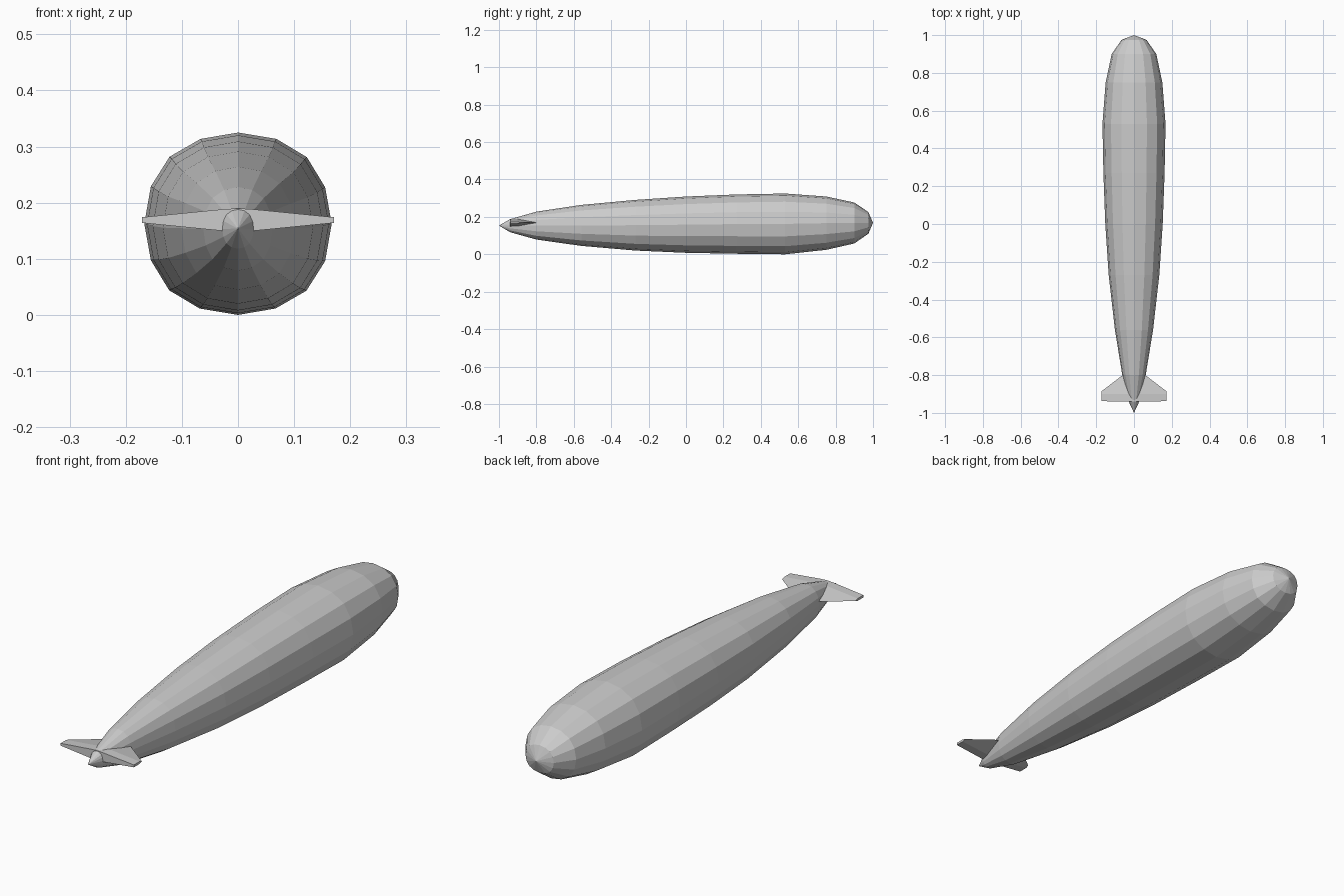
import bpy
import bmesh

if "Cube" in bpy.data.objects:
    bpy.data.objects.remove(bpy.data.objects["Cube"])


def make_object(name, bm):
    bmesh.ops.recalc_face_normals(bm, faces=bm.faces)
    mesh = bpy.data.meshes.new(name)
    bm.to_mesh(mesh)
    bm.free()
    obj = bpy.data.objects.new(name, mesh)
    bpy.context.collection.objects.link(obj)
    return obj


# Slightly squared 16-sided cross-section, built from one quadrant
quadrant = [(0, 1), (0.41, 0.93), (0.735, 0.73), (0.93, 0.40)]
section = []
for i in range(4):
    for a, b in quadrant:
        section.append([(a, b), (b, -a), (-a, -b), (-b, a)][i])

# Hull stations: y, half width, bottom z, top z
stations = [
    (-0.94, 0.028, 0.118, 0.188),
    (-0.80, 0.062, 0.079, 0.228),
    (-0.56, 0.101, 0.045, 0.264),
    (-0.27, 0.134, 0.020, 0.291),
    (0.00, 0.152, 0.008, 0.309),
    (0.27, 0.162, 0.003, 0.320),
    (0.53, 0.167, 0.000, 0.325),
    (0.75, 0.150, 0.024, 0.309),
    (0.90, 0.118, 0.058, 0.277),
    (0.975, 0.066, 0.110, 0.226),
]

# Hull: lofted rings closed by a pointed tail and a blunt nose
bm = bmesh.new()
rings = []
for y, half, low, high in stations:
    mid, tall = (low + high) / 2, (high - low) / 2
    rings.append([bm.verts.new((half * a, y, mid + tall * b)) for a, b in section])
n = len(section)
for r0, r1 in zip(rings, rings[1:]):
    for i in range(n):
        j = (i + 1) % n
        bm.faces.new((r0[i], r0[j], r1[j], r1[i]))
for ring, tip in ((rings[0], (0, -1, 0.154)), (rings[-1], (0, 1, 0.168))):
    v = bm.verts.new(tip)
    for i in range(n):
        bm.faces.new((ring[i], ring[(i + 1) % n], v))
make_object("hull", bm)


# Tail fins: tapered wedges with a blunt trailing edge
def tail_fin(name, side):
    bm = bmesh.new()
    loops = []
    # x, leading edge y, ridge y, trailing y, half thickness
    for x, lead, ridge, trail, t in ((0.0, -0.75, -0.90, -0.94, 0.021),
                                     (0.03, -0.777, -0.90, -0.94, 0.019),
                                     (0.171, -0.885, -0.90, -0.938, 0.005)):
        pts = [(lead, 0), (ridge, t), (trail, t), (trail, -t), (ridge, -t)]
        loops.append([bm.verts.new((side * x, y, 0.169 + z)) for y, z in pts])
    for l0, l1 in zip(loops, loops[1:]):
        for i in range(5):
            j = (i + 1) % 5
            bm.faces.new((l0[i], l0[j], l1[j], l1[i]))
    bm.faces.new(loops[0])
    bm.faces.new(loops[-1])
    make_object(name, bm)


tail_fin("right_tail_fin", 1)
tail_fin("left_tail_fin", -1)
